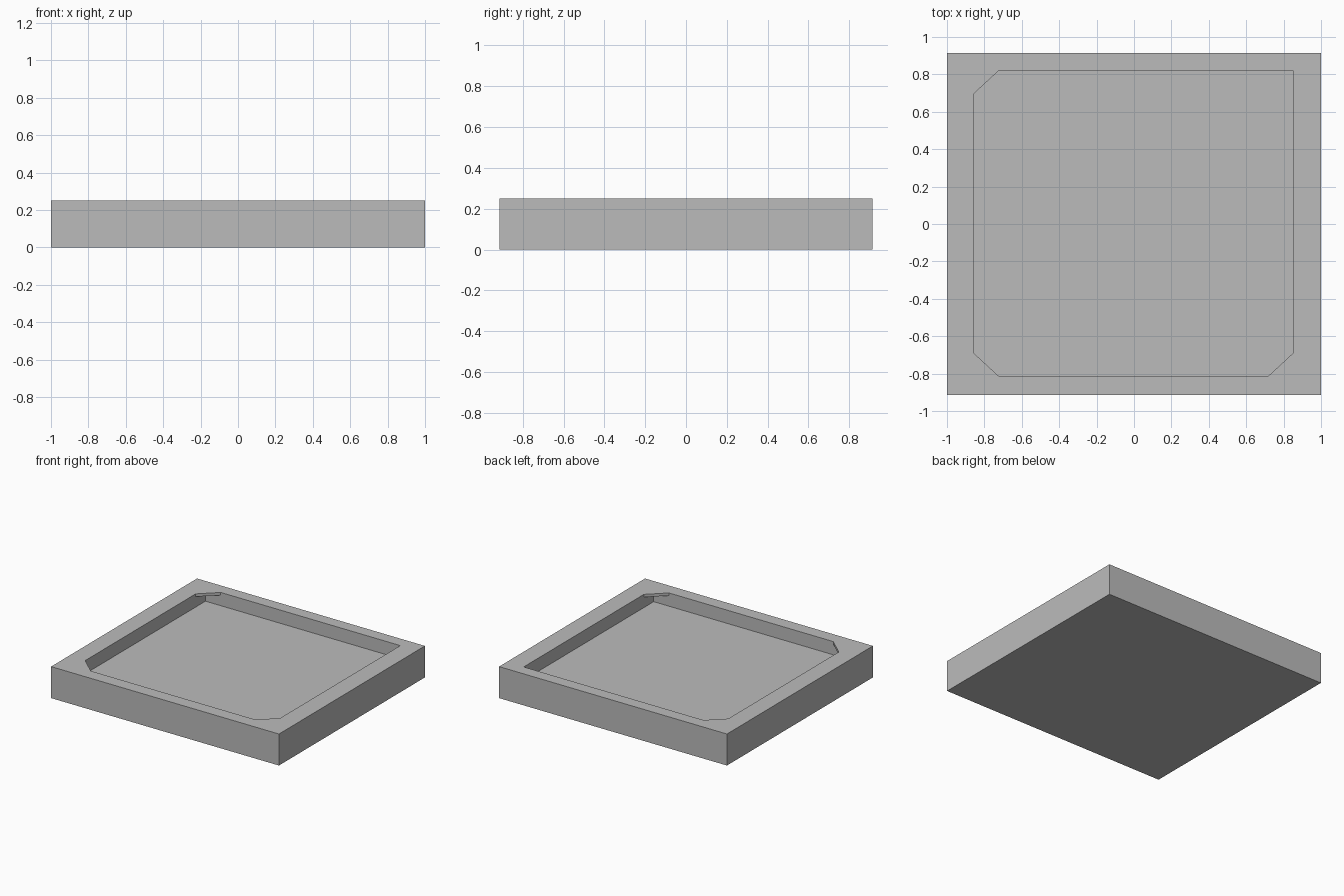
import bpy, bmesh
from mathutils import Vector

default = bpy.data.objects.get("Cube")
if default:
    bpy.data.objects.remove(default, do_unlink=True)

HALF_X, HALF_Y, HEIGHT = 1.0, 0.915, 0.25
FLOOR_Z = 0.145
LEFT, RIGHT, FRONT, BACK = -0.858, 0.852, -0.812, 0.818   # recess walls
PLATE = 0.022                                             # corner plate thickness

grey = bpy.data.materials.new("light grey")
grey.use_nodes = True
colour = (0.5, 0.5, 0.5, 1.0)
grey.diffuse_color = colour
grey.node_tree.nodes["Principled BSDF"].inputs["Base Color"].default_value = colour


def add_object(name, bm):
    bmesh.ops.recalc_face_normals(bm, faces=bm.faces)
    mesh = bpy.data.meshes.new(name)
    bm.to_mesh(mesh)
    bm.free()
    mesh.materials.append(grey)
    obj = bpy.data.objects.new(name, mesh)
    bpy.context.collection.objects.link(obj)
    return obj


# Tray: a block with its top inset to the recess outline and pushed down
bm = bmesh.new()
bmesh.ops.create_cube(bm, size=2)
for v in bm.verts:
    v.co = (v.co.x * HALF_X, v.co.y * HALF_Y, (v.co.z + 1) / 2 * HEIGHT)
top = max(bm.faces, key=lambda f: f.calc_center_median().z)
bmesh.ops.inset_individual(bm, faces=[top], thickness=0.1)
for v in top.verts:
    v.co = (RIGHT if v.co.x > 0 else LEFT, BACK if v.co.y > 0 else FRONT, HEIGHT)
pushed = bmesh.ops.extrude_discrete_faces(bm, faces=[top])["faces"][0]
for v in pushed.verts:
    v.co.z = FLOOR_Z
add_object("tray", bm)


# Thin triangular plates bridging three corners of the recess
def corner_plate(name, x, y, leg_x, leg_y):
    bm = bmesh.new()
    dx = -leg_x if x > 0 else leg_x
    dy = -leg_y if y > 0 else leg_y
    z = HEIGHT - PLATE
    face = bm.faces.new([bm.verts.new(p) for p in
                         ((x, y, z), (x + dx, y, z), (x, y + dy, z))])
    ext = bmesh.ops.extrude_face_region(bm, geom=[face])["geom"]
    verts = [g for g in ext if isinstance(g, bmesh.types.BMVert)]
    bmesh.ops.translate(bm, verts=verts, vec=Vector((0, 0, PLATE)))
    add_object(name, bm)


for name, x, y in (("back_right_corner_plate", LEFT, BACK),
                   ("front_right_corner_plate", LEFT, FRONT),
                   ("front_left_corner_plate", RIGHT, FRONT)):
    corner_plate(name, x, y, 0.133, 0.123)
